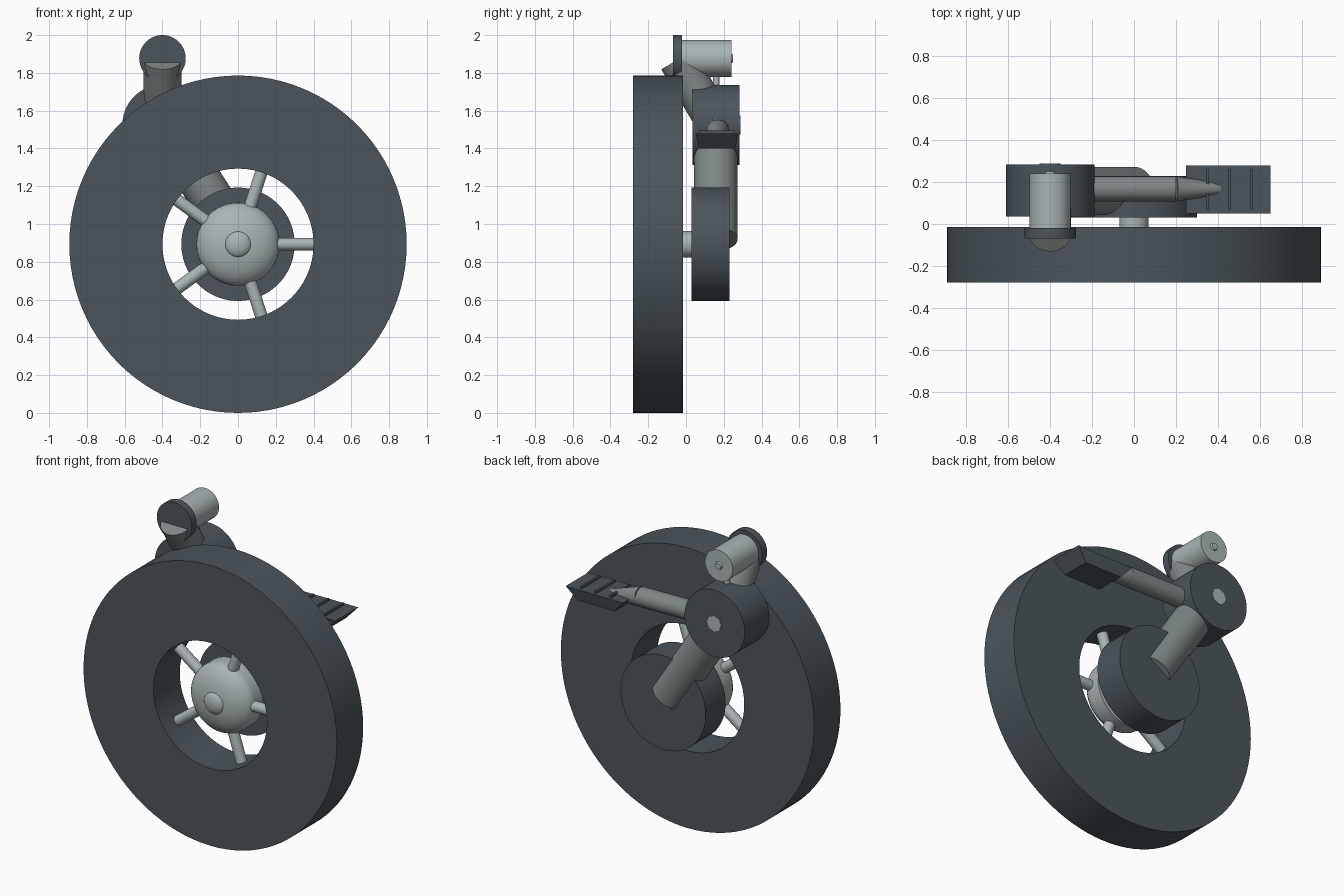
import bpy, bmesh, math
from mathutils import Vector

cube = bpy.data.objects.get("Cube")
if cube:
    bpy.data.objects.remove(cube, do_unlink=True)


def material(name, color):
    m = bpy.data.materials.new(name)
    m.use_nodes = True
    m.diffuse_color = (*color, 1)
    m.node_tree.nodes["Principled BSDF"].inputs["Base Color"].default_value = (*color, 1)
    return m


DARK = material("dark slate", (0.07, 0.09, 0.105))
LIGHT = material("light grey", (0.40, 0.46, 0.46))
MID = material("mid grey", (0.21, 0.245, 0.24))


def finish(name, bm, mat, smooth=True):
    bmesh.ops.recalc_face_normals(bm, faces=bm.faces)
    mesh = bpy.data.meshes.new(name)
    bm.to_mesh(mesh)
    bm.free()
    mesh.materials.append(mat)
    obj = bpy.data.objects.new(name, mesh)
    bpy.context.collection.objects.link(obj)
    if smooth:
        bpy.ops.object.select_all(action="DESELECT")
        obj.select_set(True)
        bpy.context.view_layer.objects.active = obj
        bpy.ops.object.shade_smooth_by_angle(angle=math.radians(35))
    return obj


def rod(name, start, end, r1, mat, r2=None, sides=48):
    """Cylinder or cone between two points."""
    a, b = Vector(start), Vector(end)
    bm = bmesh.new()
    bmesh.ops.create_cone(bm, cap_ends=True, segments=sides, radius1=r1,
                          radius2=r1 if r2 is None else r2, depth=(b - a).length)
    turn = (b - a).to_track_quat("Z", "Y").to_matrix()
    for v in bm.verts:
        v.co = turn @ v.co + (a + b) / 2
    return finish(name, bm, mat)


def lathe(name, profile, x, z, mat, closed=False, sides=96):
    """Spin (radius, y) points around an axis along y."""
    bm = bmesh.new()
    verts = [bm.verts.new((x + r, y, z)) for r, y in profile]
    edges = [bm.edges.new(p) for p in zip(verts, verts[1:])]
    if closed:
        edges.append(bm.edges.new((verts[-1], verts[0])))
    bmesh.ops.spin(bm, geom=verts + edges, cent=(x, 0, z), axis=(0, 1, 0),
                   angle=math.tau, steps=sides)
    bmesh.ops.remove_doubles(bm, verts=bm.verts, dist=0.0005)
    return finish(name, bm, mat)


def dome(radius, base, depth, steps=10):
    """Profile points from the rim of a dome to its tip, facing the front."""
    angles = [i * math.pi / 2 / steps for i in range(steps + 1)]
    return [(radius * math.cos(t), base - depth * math.sin(t)) for t in angles]


AXLE_Z = 0.893

# Wheel: wide ring, domed hub with a centre cap, five spokes
lathe("wheel_ring", [(0.4, -0.28), (0.893, -0.28), (0.893, -0.015), (0.4, -0.015)],
      0, AXLE_Z, DARK, closed=True)
lathe("hub", [(0, -0.06), (0.22, -0.06)] + dome(0.22, -0.14, 0.11), 0, AXLE_Z, LIGHT)
lathe("hub_cap", dome(0.07, -0.235, 0.035), 0, AXLE_Z, LIGHT, sides=32)
for i in range(5):
    t = math.tau * i / 5
    c, s = math.cos(t), math.sin(t)
    rod(f"spoke_{i + 1}", (0.18 * c, -0.14, AXLE_Z + 0.18 * s),
        (0.41 * c, -0.14, AXLE_Z + 0.41 * s), 0.033, LIGHT, sides=24)
rod("axle", (0, -0.08, AXLE_Z), (0, 0.05, AXLE_Z), 0.07, LIGHT)

# Drive drum behind the wheel and arm up to the upper joint
rod("drive_drum", (0, 0.03, AXLE_Z), (0, 0.23, AXLE_Z), 0.3, DARK, sides=96)
rod("main_arm", (0, 0.158, 0.92), (-0.39, 0.158, 1.52), 0.115, MID)
rod("upper_joint", (-0.4, 0.035, 1.525), (-0.4, 0.283, 1.525), 0.212, DARK, sides=96)
rod("joint_bolt", (-0.4, 0.27, 1.525), (-0.4, 0.288, 1.525), 0.05, LIGHT, sides=8)

# Lever and foot pad
rod("lever", (-0.3, 0.168, 1.5), (0.2, 0.168, 1.492), 0.06, MID)
rod("lever_tip", (0.2, 0.168, 1.492), (0.41, 0.168, 1.455), 0.06, MID, r2=0.028)

bm = bmesh.new()
bmesh.ops.create_cube(bm, size=1)
for v in bm.verts:
    low = v.co.z < 0
    v.co = (0.45 + v.co.x * (0.26 if low else 0.405),
            0.165 + v.co.y * (0.19 if low else 0.228),
            1.44 + v.co.z * 0.08)
finish("foot_pad", bm, DARK, smooth=False)
for i in range(3):
    bm = bmesh.new()
    bmesh.ops.create_cube(bm, size=1)
    for v in bm.verts:
        v.co = (0.35 + 0.105 * i + v.co.x * 0.014,
                0.165 + v.co.y * 0.19, 1.482 + v.co.z * 0.024)
    finish(f"pad_ridge_{i + 1}", bm, DARK, smooth=False)

# Top cylinder with front disc, slanted neck and pin
TOP_Z = 1.877
rod("top_cylinder", (-0.4, -0.03, TOP_Z), (-0.4, 0.24, TOP_Z), 0.098, LIGHT)
rod("front_disc", (-0.4, -0.07, TOP_Z), (-0.4, -0.02, TOP_Z), 0.123, DARK, sides=64)
rod("slanted_neck", (-0.4, -0.045, 1.87), (-0.4, 0.14, 1.56), 0.1, MID)
rod("pin", (-0.4, 0.16, 1.7), (-0.4, 0.16, 1.82), 0.018, LIGHT, sides=16)
rod("rear_button", (-0.4, 0.23, TOP_Z), (-0.4, 0.25, TOP_Z), 0.03, LIGHT, r2=0.02, sides=24)
